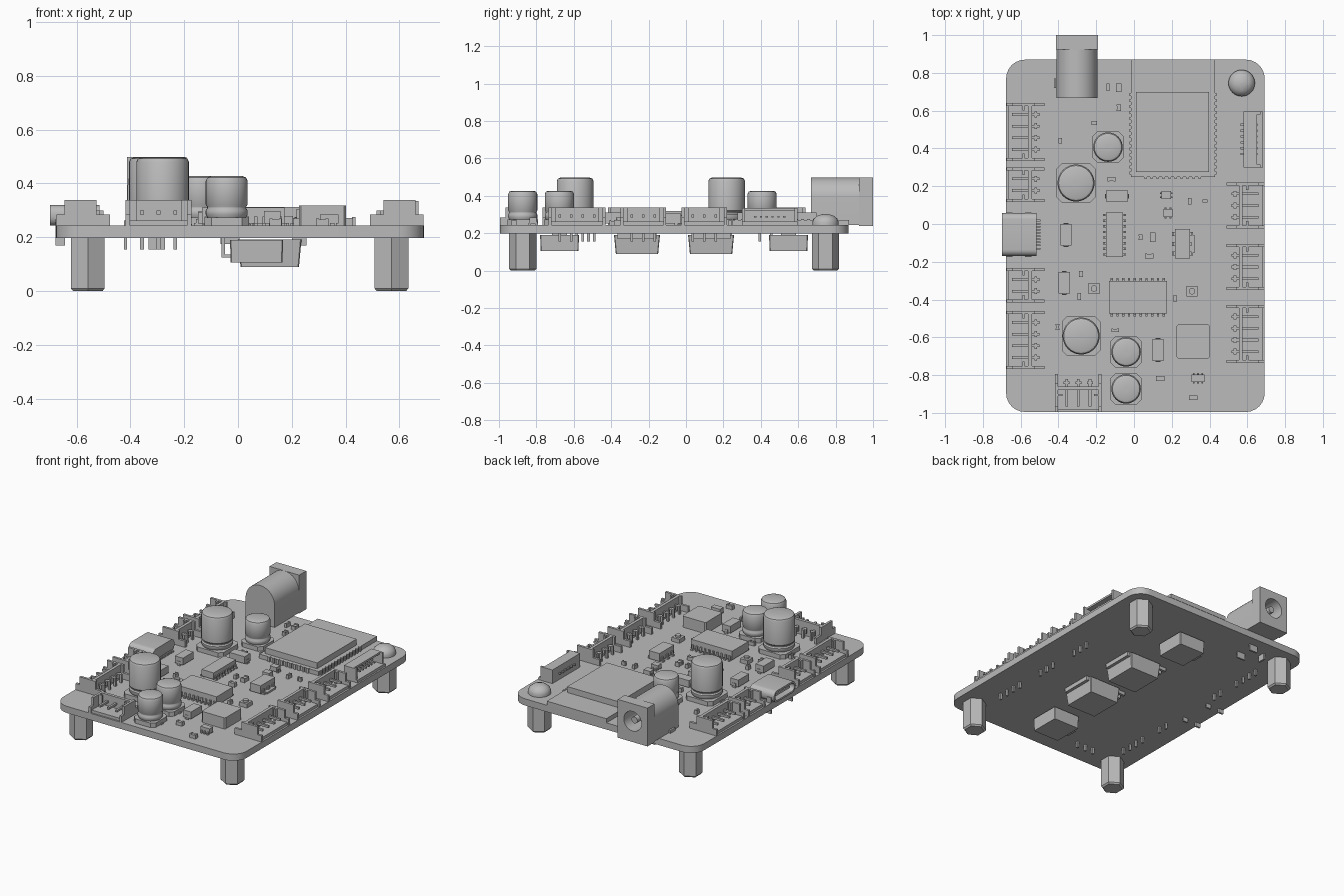
import bpy, bmesh
from math import pi, cos, sin, radians
from mathutils import Matrix

cube = bpy.data.objects.get("Cube")
if cube:
    bpy.data.objects.remove(cube)

grey = bpy.data.materials.new("neutral_grey")
grey.use_nodes = True
COLOUR = (0.5, 0.5, 0.5, 1)
grey.diffuse_color = COLOUR
grey.node_tree.nodes["Principled BSDF"].inputs["Base Color"].default_value = COLOUR

TOP, UNDER = 0.243, 0.198   # faces of the circuit board


class Part:
    """Collects simple solids into one named object."""

    def __init__(self, name):
        self.name, self.bm = name, bmesh.new()

    def box(self, x0, x1, y0, y1, z0, z1):
        m = Matrix.Translation(((x0 + x1) / 2, (y0 + y1) / 2, (z0 + z1) / 2))
        m = m @ Matrix.Diagonal((x1 - x0, y1 - y0, z1 - z0, 1))
        bmesh.ops.create_cube(self.bm, size=1, matrix=m)
        return self

    def block(self, x, y, w, d, z0, z1):
        return self.box(x - w / 2, x + w / 2, y - d / 2, y + d / 2, z0, z1)

    def prism(self, pts, lo, hi, axis="z", taper=1):
        place = {"x": lambda a, b, h: (h, a, b), "y": lambda a, b, h: (a, h, b),
                 "z": lambda a, b, h: (a, b, h)}[axis]
        cx = sum(p[0] for p in pts) / len(pts)
        cy = sum(p[1] for p in pts) / len(pts)
        a = [self.bm.verts.new(place(u, v, lo)) for u, v in pts]
        b = [self.bm.verts.new(place(cx + (u - cx) * taper, cy + (v - cy) * taper, hi))
             for u, v in pts]
        self.bm.faces.new(a)
        self.bm.faces.new(b)
        for i in range(len(pts)):
            j = (i + 1) % len(pts)
            self.bm.faces.new((a[i], a[j], b[j], b[i]))
        return self

    def lathe(self, x, y, profile, seg=32):
        rings = []
        for r, z in profile:
            rings.append([self.bm.verts.new((x + r * cos(2 * pi * i / seg),
                                             y + r * sin(2 * pi * i / seg), z))
                          for i in range(seg)])
        for lower, upper in zip(rings, rings[1:]):
            for i in range(seg):
                j = (i + 1) % seg
                self.bm.faces.new((lower[i], lower[j], upper[j], upper[i]))
        self.bm.faces.new(rings[0])
        self.bm.faces.new(rings[-1])
        return self

    def done(self, loc=(0, 0, 0), turn=0, cutter=None):
        bmesh.ops.recalc_face_normals(self.bm, faces=self.bm.faces[:])
        me = bpy.data.meshes.new(self.name)
        self.bm.to_mesh(me)
        self.bm.free()
        ob = bpy.data.objects.new(self.name, me)
        bpy.context.collection.objects.link(ob)
        ob.location, ob.rotation_euler.z = loc, radians(turn)
        if cutter:
            tool = cutter.done()
            mod = ob.modifiers.new("cut", "BOOLEAN")
            mod.operation, mod.object, mod.solver = "DIFFERENCE", tool, "EXACT"
            bpy.context.view_layer.update()
            deps = bpy.context.evaluated_depsgraph_get()
            ob.data = bpy.data.meshes.new_from_object(ob.evaluated_get(deps))
            ob.modifiers.clear()
            bpy.data.objects.remove(tool)
        ob.data.materials.clear()
        ob.data.materials.append(grey)
        bpy.ops.object.select_all(action="DESELECT")
        ob.select_set(True)
        bpy.context.view_layer.objects.active = ob
        bpy.ops.object.shade_smooth_by_angle(angle=radians(35))
        return ob


def rounded(x0, x1, y0, y1, r, steps=6):
    pts = []
    for k, (cx, cy) in enumerate(((x1 - r, y1 - r), (x0 + r, y1 - r),
                                  (x0 + r, y0 + r), (x1 - r, y0 + r))):
        for i in range(steps + 1):
            a = pi / 2 * (k + i / steps)
            pts.append((cx + r * cos(a), cy + r * sin(a)))
    return pts


def circle(cx, cy, r, n=32, start=0):
    return [(cx + r * cos(start + 2 * pi * i / n), cy + r * sin(start + 2 * pi * i / n))
            for i in range(n)]


# Circuit board
Part("circuit_board").prism(rounded(-0.677, 0.692, -0.995, 0.87, 0.1), UNDER, TOP).done()

# Hexagonal standoffs and cross-head screws
for x in (-0.558, 0.57):
    for y in (-0.873, 0.746):
        Part("standoff").prism(circle(x, y, 0.063, 6, pi / 6), 0, 0.01, taper=1.15).prism(
            circle(x, y, 0.0725, 6, pi / 6), 0.01, UNDER).done()
        slot = Part("slot").block(x, y, 0.07, 0.014, 0.275, 0.4).block(x, y, 0.014, 0.07, 0.275, 0.4)
        dome = [(0.07, TOP), (0.07, 0.26), (0.063, 0.278), (0.045, 0.293), (0.022, 0.301), (0.004, 0.303)]
        Part("screw").lathe(x, y, dome).done(cutter=slot)

# Can capacitors on chamfered bases
for x, y, r, top in ((-0.307, 0.217, 0.098, 0.497), (-0.28, -0.593, 0.098, 0.497),
                     (-0.138, 0.407, 0.078, 0.427), (-0.042, -0.677, 0.078, 0.427),
                     (-0.042, -0.873, 0.078, 0.427)):
    s = r + 0.004
    can = [(r * 0.9, 0.27), (r, 0.285), (r, 0.3), (r * 0.93, 0.308), (r * 0.93, 0.314),
           (r, 0.322), (r, top - 0.018), (r - 0.006, top - 0.005), (r - 0.018, top), (0.01, top)]
    Part("capacitor").prism(rounded(x - s, x + s, y - s, y + s, 0.025, 1), TOP, 0.273).lathe(
        x, y, can).box(x - s - 0.008, x + s + 0.008, y - 0.012, y + 0.012, TOP, 0.25).done()

# Power jack: arched barrel, square flange, bore, centre pin and tabs under the board
jx, jz, jr = -0.302, 0.39, 0.108
arch = [(jx - jr, TOP)] + [(jx - jr * cos(pi * i / 20), jz + jr * sin(pi * i / 20))
                           for i in range(21)] + [(jx + jr, TOP)]
Part("jack_barrel").prism(arch, 0.667, 0.93, "y").done(
    cutter=Part("bore").prism(circle(jx, jz - 0.01, 0.066), 0.72, 1.1, "y"))
Part("jack_flange").box(jx - 0.111, jx + 0.111, 0.925, 1.0, TOP - 0.003, 0.498).done(
    cutter=Part("bore").prism(circle(jx, jz - 0.01, 0.066), 0.9, 1.1, "y"))
Part("jack_pin").prism(circle(jx, jz - 0.01, 0.022, 16), 0.71, 0.98, "y").done()
tabs = Part("jack_tabs")
for x, y, w, d in ((-0.302, 0.68, 0.06, 0.012), (-0.302, 0.8, 0.06, 0.012), (-0.418, 0.745, 0.012, 0.05)):
    tabs.block(x, y, w, d, 0.155, TOP + 0.02)
tabs.done()

# Wireless module with shield can and edge contacts
module = Part("radio_module").box(-0.016, 0.428, 0.249, 0.872, TOP, 0.272)
module.box(0.01, 0.397, 0.275, 0.698, 0.272, 0.312)
for i in range(14):
    y = 0.27 + i * 0.032
    module.block(-0.018, y, 0.012, 0.016, TOP, 0.275).block(0.43, y, 0.012, 0.016, TOP, 0.275)
for i in range(10):
    module.block(0.06 + i * 0.032, 0.247, 0.016, 0.012, TOP, 0.275)
module.done()


# Side-entry pin headers, open end towards local -y
def header(x, y, n, turn):
    half = 0.0308 * n + 0.03
    p = Part("pin_header")
    for s in (-1, 1):
        c = s * (half - 0.008)
        p.block(c, 0.1, 0.016, 0.2, TOP, 0.285)
        p.block(c, 0.09, 0.016, 0.12, 0.285, 0.338)
        p.block(s * (half - 0.025), 0.09, 0.03, 0.012, TOP, 0.338)
    p.box(-half, half, 0.115, 0.135, TOP, 0.338)
    p.box(-half, half, 0.01, 0.135, TOP, 0.262)
    for i in range(n):
        c = (i - (n - 1) / 2) * 0.0617
        p.block(c, 0.1, 0.014, 0.14, 0.285, 0.299)
        p.block(c, 0.168, 0.014, 0.014, 0.155, 0.299)
        p.block(c, 0.155, 0.032, 0.014, 0.27, 0.299)
    p.done((x, y, 0), turn)


for y, n in ((0.487, 4), (0.208, 2), (-0.325, 2), (-0.614, 4)):
    header(-0.675, y, n, -90)
for y, n in ((0.098, 3), (-0.228, 3), (-0.583, 4)):
    header(0.69, y, n, 90)
header(-0.295, -0.995, 3, 0)

# Data socket: rounded metal shell with tongue and feet
Part("data_socket").prism(rounded(-0.17, 0.058, TOP, 0.32, 0.034), -0.698, -0.515, "x").done(
    cutter=Part("mouth").prism(rounded(-0.158, 0.046, TOP + 0.012, 0.308, 0.025), -0.8, -0.54, "x"))
tongue = Part("data_socket_tongue").box(-0.68, -0.53, -0.13, 0.018, 0.274, 0.289)
for x in (-0.66, -0.56):
    for y in (-0.168, 0.056):
        tongue.block(x, y, 0.035, 0.012, 0.17, 0.28)
for i in range(10):
    tongue.block(-0.51, -0.13 + i * 0.0165, 0.03, 0.008, TOP, 0.252)
tongue.done()

# Small socket on the left edge
sock = Part("edge_socket").box(0.58, 0.682, 0.3, 0.595, TOP, 0.262).box(0.58, 0.6, 0.3, 0.595, TOP, 0.335)
sock.box(0.58, 0.67, 0.3, 0.315, TOP, 0.335).box(0.58, 0.67, 0.58, 0.595, TOP, 0.335)
sock.box(0.58, 0.65, 0.3, 0.595, 0.322, 0.335)
for i in range(6):
    sock.block(0.61, 0.37 + i * 0.031, 0.09, 0.012, 0.283, 0.292)
sock.done()


# Leaded chips: n leads along each long side, lead rows facing x or y
def chip(x, y, w, d, top, n, across="x", reach=0.016, name="chip"):
    p = Part(name).block(x, y, w, d, TOP + 0.008, top)
    run = d if across == "x" else w
    for i in range(n):
        t = (i + 0.5) / n * run - run / 2
        lead = run / n * 0.4
        mid = (TOP + top) / 2
        for s in (-1, 1):
            if across == "x":
                p.block(x + s * w / 2, y + t, 2 * reach, lead, TOP, TOP + 0.01)
                p.block(x + s * w / 2, y + t, reach, lead, TOP, mid)
            else:
                p.block(x + t, y + s * d / 2, lead, 2 * reach, TOP, TOP + 0.01)
                p.block(x + t, y + s * d / 2, lead, reach, TOP, mid)
    p.done()


chip(-0.103, -0.057, 0.09, 0.238, 0.295, 8)
chip(0.02, -0.388, 0.307, 0.174, 0.31, 10, "y")
chip(0.339, -0.817, 0.068, 0.038, 0.285, 3, "y", 0.008)
chip(0.257, -0.105, 0.08, 0.155, 0.305, 3, name="regulator")
Part("regulator_tab").box(0.29, 0.322, -0.15, -0.06, TOP, 0.255).done()
for x, y, across in ((0.17, 0.153, "x"), (0.18, 0.058, "y")):
    chip(x, y, 0.05, 0.042, 0.28, 2, across, 0.008, "transistor")
for x, y, across in ((-0.09, 0.148, "x"), (-0.36, -0.058, "y"), (-0.37, -0.312, "y"), (0.127, -0.667, "y")):
    w, d = (0.114, 0.06) if across == "x" else (0.06, 0.114)
    chip(x, y, w, d, 0.298, 1, across, 0.006, "diode")

# Shielded coil and push buttons
Part("coil").prism(rounded(0.226, 0.402, -0.712, -0.532, 0.008, 1), TOP, 0.318).done()
for x, y in ((-0.212, -0.342), (0.307, -0.356)):
    Part("button").block(x, y, 0.058, 0.058, TOP, 0.27).prism(circle(x, y, 0.017, 16), 0.27, 0.283).done()

# Tiny chip components: end caps around a slightly lower body
for x, y, w, d in ((-0.08, 0.722, 0.03, 0.046), (-0.138, 0.725, 0.016, 0.04), (-0.08, 0.615, 0.024, 0.035),
                   (-0.21, 0.535, 0.03, 0.02), (-0.12, 0.237, 0.042, 0.022), (0.1, -0.07, 0.03, 0.05),
                   (0.08, -0.17, 0.045, 0.026), (-0.29, -0.384, 0.018, 0.036), (-0.28, -0.265, 0.02, 0.03),
                   (-0.1, -0.563, 0.04, 0.018), (0.14, -0.817, 0.045, 0.026), (0.313, -0.92, 0.045, 0.026),
                   (0.217, -0.394, 0.02, 0.032), (0.296, 0.12, 0.018, 0.036), (0.376, 0.122, 0.026, 0.016),
                   (0.035, -0.07, 0.02, 0.028), (-0.405, -0.545, 0.02, 0.03), (-0.39, 0.44, 0.02, 0.03)):
    p = Part("chip_component").block(x, y, w * 0.9, d * 0.9, TOP, 0.266)
    for s in (-1, 1):
        if w > d:
            p.block(x + s * w * 0.38, y, w * 0.24, d, TOP, 0.27)
        else:
            p.block(x, y + s * d * 0.38, w, d * 0.24, TOP, 0.27)
    p.done()

# Power packages under the board
for y in (-0.676, 0.548):
    p = Part("lower_diode").prism(rounded(-0.03, 0.168, y - 0.104, y + 0.104, 0.004, 1), 0.19, 0.106, taper=0.97)
    p.block(-0.055, y, 0.012, 0.08, 0.125, UNDER).box(-0.055, -0.02, y - 0.04, y + 0.04, 0.125, 0.137)
    p.done()
for y in (-0.262, 0.134):
    p = Part("lower_regulator").prism(rounded(0.0, 0.236, y - 0.123, y + 0.123, 0.004, 1), 0.192, 0.09, taper=0.92)
    p.box(0.2, 0.255, y - 0.105, y + 0.105, 0.17, UNDER)
    for i in range(5):
        p.block(-0.03, y + (i - 2) * 0.045, 0.07, 0.018, 0.175, UNDER)
    p.done()
